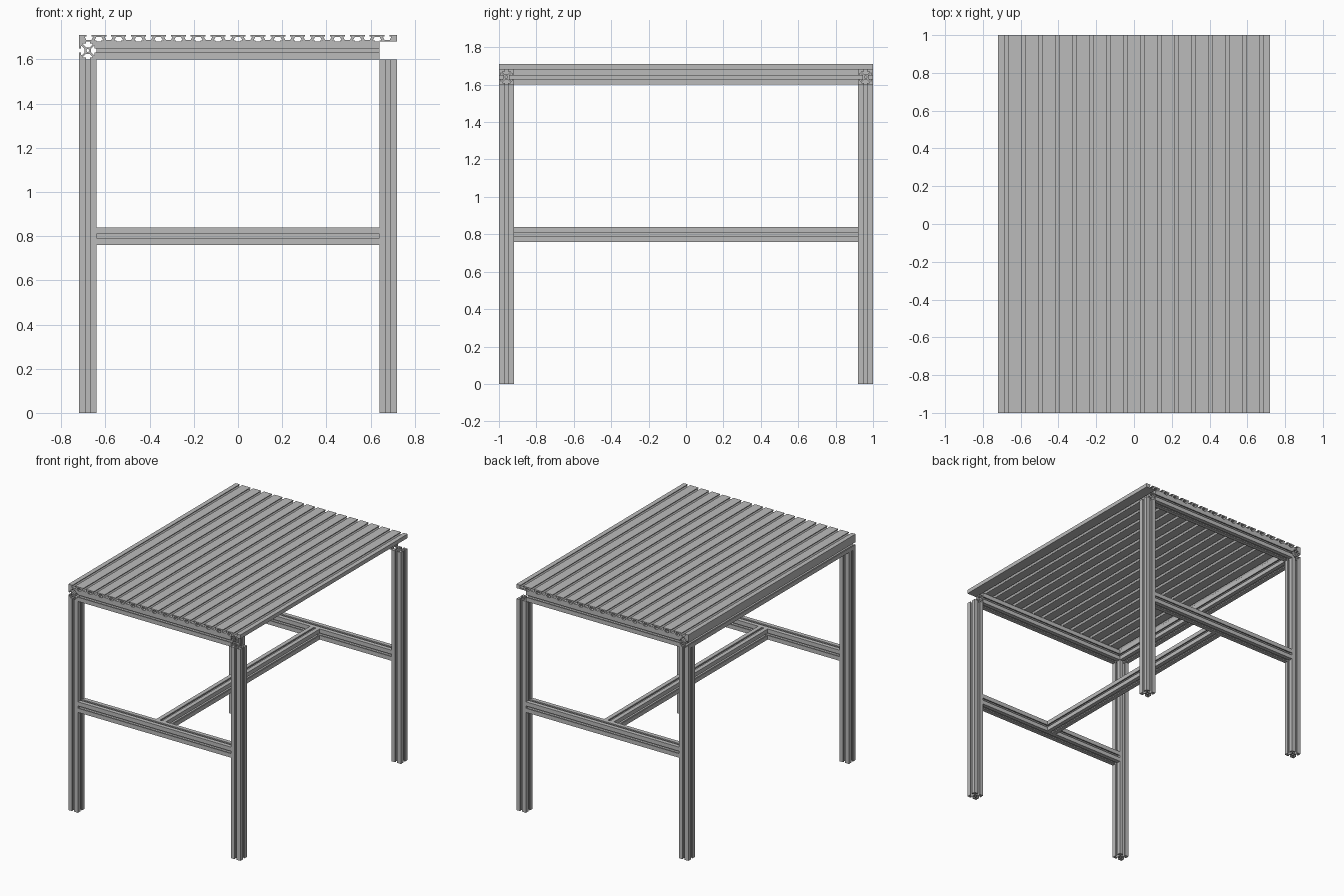
import bpy
import bmesh
import math
from mathutils import Matrix, Vector

cube = bpy.data.objects.get("Cube")
if cube:
    bpy.data.objects.remove(cube, do_unlink=True)

# Single brushed metal grey
metal = bpy.data.materials.new("aluminium_grey")
metal.use_nodes = True
GREY = (0.5, 0.5, 0.5, 1)
metal.diffuse_color = GREY
metal.node_tree.nodes["Principled BSDF"].inputs["Base Color"].default_value = GREY


def extrude_profile(name, loops, axes, centre, length):
    """Fill 2D loops (later loops are holes) and extrude them along axes[2]."""
    bm = bmesh.new()
    edges = []
    for loop in loops:
        vs = [bm.verts.new((u, v, -length / 2)) for u, v in loop]
        edges += [bm.edges.new((vs[i - 1], vs[i])) for i in range(len(vs))]
    bmesh.ops.triangle_fill(bm, edges=edges, use_beauty=True)
    out = bmesh.ops.extrude_face_region(bm, geom=bm.faces[:], use_keep_orig=True)
    top = [g for g in out["geom"] if isinstance(g, bmesh.types.BMVert)]
    bmesh.ops.translate(bm, verts=top, vec=(0, 0, length))
    basis = Matrix([Vector(a) for a in axes]).transposed()
    bmesh.ops.transform(bm, matrix=basis.to_4x4(), verts=bm.verts)
    bmesh.ops.recalc_face_normals(bm, faces=bm.faces)
    mesh = bpy.data.meshes.new(name)
    bm.to_mesh(mesh)
    bm.free()
    mesh.materials.append(metal)
    obj = bpy.data.objects.new(name, mesh)
    obj.location = centre
    bpy.context.collection.objects.link(obj)
    return obj


X, Y, Z = (1, 0, 0), (0, 1, 0), (0, 0, 1)
ALONG = {"x": (Y, Z, X), "y": (Z, X, Y), "z": (X, Y, Z)}

# Square slotted bar section: one side with its slot, turned four times
side = [(0.04, -0.04), (0.04, -0.009), (0.031, -0.009), (0.031, -0.021), (0.027, -0.021),
        (0.015, -0.009), (0.015, 0.009), (0.027, 0.021), (0.031, 0.021),
        (0.031, 0.009), (0.04, 0.009)]
section = []
for turn in range(4):
    c, s = round(math.cos(turn * math.pi / 2)), round(math.sin(turn * math.pi / 2))
    section += [(c * u - s * v, s * u + c * v) for u, v in side]
bore = [(0.007 * math.cos(math.tau * i / 12), 0.007 * math.sin(math.tau * i / 12))
        for i in range(12)]


def bar(name, direction, centre, length):
    return extrude_profile(name, [section, bore], ALONG[direction], centre, length)


# Legs and cross rails
for end, y in (("front", -0.96), ("back", 0.96)):
    for hand, x in (("right", -0.68), ("left", 0.68)):
        bar(f"{end}_{hand}_leg", "z", (x, y, 0.8), 1.6)
    bar(f"{end}_top_rail", "x", (0, y, 1.64), 1.28)
    bar(f"{end}_lower_rail", "x", (0, y, 0.8), 1.28)

# Long rails: one under the top's right edge, one stretcher in the middle
bar("right_top_rail", "y", (-0.68, 0, 1.64), 2.0)
bar("middle_stretcher", "y", (0, 0, 0.8), 1.84)

# Table top plate with undercut slots, staggered above and below
PITCH, COUNT, HALF = 0.09, 16, 0.72
slot = [(-0.011, 0), (-0.011, 0.006), (-0.02, 0.006), (-0.012, 0.021),
        (0.012, 0.021), (0.02, 0.006), (0.011, 0.006), (0.011, 0)]
outline = [(-HALF, 0.015)]
for i in range(COUNT):
    mid = -HALF + PITCH * (i + 0.5)
    outline += [(mid + u, 0.015 - d) for u, d in slot]
outline += [(HALF, 0.015), (HALF, -0.015)]
for i in range(COUNT - 1, 0, -1):
    mid = -HALF + PITCH * i
    outline += [(mid - u, d - 0.015) for u, d in slot]
outline.append((-HALF, -0.015))
extrude_profile("table_top", [outline], (X, Z, Y), (0, 0, 1.695), 2.0)
